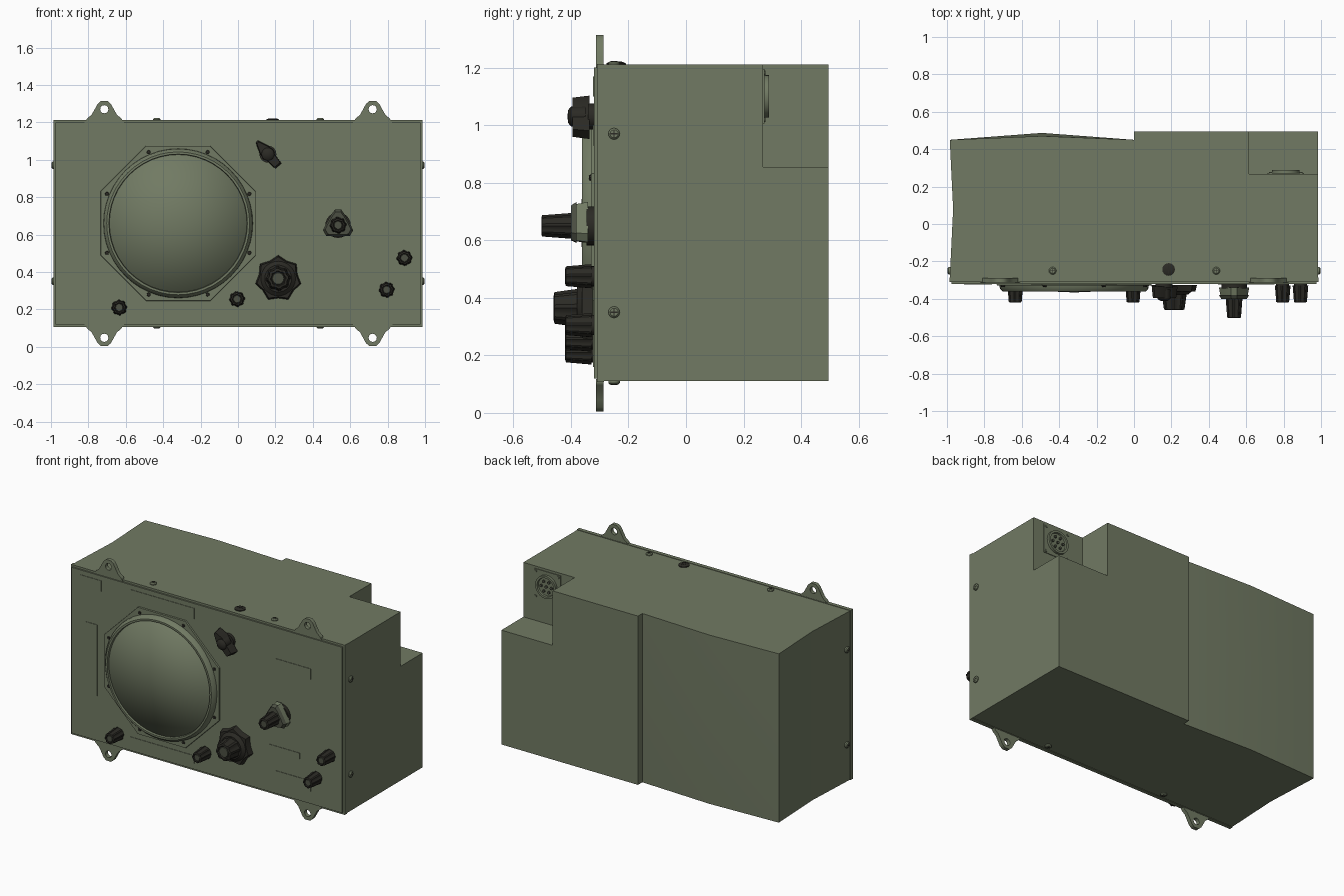
import bpy, bmesh, math
from mathutils import Matrix, Vector

if "Cube" in bpy.data.objects:
    bpy.data.objects.remove(bpy.data.objects["Cube"])

def material(name, rgb):
    m = bpy.data.materials.new(name)
    m.diffuse_color = (*rgb, 1)
    m.use_nodes = True
    m.node_tree.nodes["Principled BSDF"].inputs["Base Color"].default_value = m.diffuse_color
    return m

GREEN = material("olive green paint", (0.165, 0.195, 0.125))
DARK = material("dark brown plastic", (0.024, 0.023, 0.018))
MID = material("worn dark green", (0.07, 0.078, 0.055))

def finish(name, bm, mats, angle=35, matrix=None):
    bmesh.ops.recalc_face_normals(bm, faces=bm.faces)
    me = bpy.data.meshes.new(name)
    bm.to_mesh(me)
    bm.free()
    ob = bpy.data.objects.new(name, me)
    bpy.context.collection.objects.link(ob)
    for m in mats:
        me.materials.append(m)
    if matrix:
        ob.matrix_world = matrix
    bpy.ops.object.select_all(action='DESELECT')
    ob.select_set(True)
    bpy.context.view_layer.objects.active = ob
    bpy.ops.object.shade_smooth_by_angle(angle=math.radians(angle))
    return ob

def extrude(name, pts, y0, y1, mat, scale=1, centre=(0, 0)):
    """Extrude an xz outline from y0 to y1, optionally tapering it."""
    bm = bmesh.new()
    cx, cz = centre
    a = [bm.verts.new((cx + x, y0, cz + z)) for x, z in pts]
    b = [bm.verts.new((cx + x * scale, y1, cz + z * scale)) for x, z in pts]
    bm.faces.new(a)
    bm.faces.new(b)
    n = len(pts)
    for i in range(n):
        bm.faces.new((a[i], a[(i + 1) % n], b[(i + 1) % n], b[i]))
    return finish(name, bm, [mat])

def block(name, x, y, z, mat=GREEN):
    return extrude(name, [(x[0], z[0]), (x[1], z[0]), (x[1], z[1]), (x[0], z[1])], y[0], y[1], mat)

def lathe(name, centre, prof, sides, mat, flute=0, matrix=None, angle=35, phase=0):
    """Turn an (r, y) profile about a y-parallel axis; flute notches every other side."""
    bm = bmesh.new()
    cx, cz = centre
    rings = []
    for r, y in prof:
        if r == 0:
            rings.append([bm.verts.new((cx, y, cz))] * sides)
            continue
        ring = []
        for i in range(sides):
            t = 2 * math.pi * i / sides + phase
            q = r * (1 - flute * (i // 2 % 2))
            ring.append(bm.verts.new((cx + q * math.cos(t), y, cz + q * math.sin(t))))
        rings.append(ring)
    for a, b in zip(rings, rings[1:]):
        for i in range(sides):
            j = (i + 1) % sides
            vs = list(dict.fromkeys((a[i], a[j], b[j], b[i])))
            if len(vs) > 2:
                bm.faces.new(vs)
    return finish(name, bm, [mat], angle, matrix)

def regular(n, r, phase=0):
    return [(r * math.cos(2 * math.pi * i / n + phase), r * math.sin(2 * math.pi * i / n + phase)) for i in range(n)]

# case, right half: plan outline with the connector notch cut out of its upper corner
block("case_right_lower", (0, 0.985), (-0.29, 0.495), (0.11, 0.855))
block("case_right_upper", (0, 0.615), (-0.29, 0.495), (0.855, 1.21))
block("case_notch_wall", (0.615, 0.985), (-0.29, 0.268), (0.855, 1.21))

# case, left half: bulged back and slightly dented side
bm = bmesh.new()
bmesh.ops.create_cube(bm, size=1)
bmesh.ops.subdivide_edges(bm, edges=bm.edges[:], cuts=1, use_grid_fill=True)
for v in bm.verts:
    u = v.co.copy()
    v.co = Vector((-0.4925 + u.x * 0.985, 0.08 + u.y * 0.74, 0.66 + u.z * 1.1))
    if u.y > 0.4 and abs(u.x) < 0.1:
        v.co.y += 0.037 if abs(u.z) < 0.1 else 0.02
    if u.x < -0.4 and abs(u.y) < 0.1:
        v.co.x += 0.018
finish("case_left", bm, [GREEN], 60)

# front panel with a thin face plate
block("front_panel", (-0.987, 0.987), (-0.31, -0.285), (0.107, 1.213))
block("face_plate", (-0.975, 0.975), (-0.32, -0.309), (0.12, 1.2))

# mounting lugs with holes
def lug(name, x, z, up):
    half = [(0.105, -0.01), (0.09, 0.012), (0.068, 0.03), (0.05, 0.062), (0.036, 0.088), (0.018, 0.104)]
    outline = half + [(-a, b) for a, b in reversed(half)]
    cu = bpy.data.curves.new(name, 'CURVE')
    cu.dimensions = '2D'
    cu.fill_mode = 'BOTH'
    cu.extrude = 0.0125
    for pts in (outline, [(a, b + 0.06) for a, b in regular(12, 0.022)]):
        s = cu.splines.new('POLY')
        s.points.add(len(pts) - 1)
        for p, (a, b) in zip(s.points, pts):
            p.co = (a, b * up, 0, 1)
        s.use_cyclic_u = True
    cu.materials.append(GREEN)
    ob = bpy.data.objects.new(name, cu)
    bpy.context.collection.objects.link(ob)
    ob.location = (x, -0.3, z)
    ob.rotation_euler = (math.pi / 2, 0, 0)
    bpy.ops.object.select_all(action='DESELECT')
    ob.select_set(True)
    bpy.context.view_layer.objects.active = ob
    bpy.ops.object.convert(target='MESH')

for side, x in (("left", -0.715), ("right", 0.72)):
    lug("top_lug_" + side, x, 1.21, 1)
    lug("bottom_lug_" + side, x, 0.108, -1)

# round speaker cover: octagonal plate, ring, screws and domed cover
C = (-0.32, 0.66)
e = math.pi / 8
extrude("cover_octagon", regular(8, 0.449, e), -0.318, -0.33, GREEN, 0.995, C)
lathe("cover_ring", C, [(0.4, -0.325), (0.397, -0.345), (0.382, -0.362), (0.37, -0.362), (0.366, -0.33)], 48, GREEN)
lathe("cover_dome", C, [(0.37, -0.33), (0.366, -0.35), (0, -0.366)], 48, GREEN, angle=180)
for i, (a, b) in enumerate(regular(8, 0.412, e)):
    lathe(f"cover_screw_{i}", (C[0] + a, C[1] + b), [(0.011, -0.328), (0.009, -0.336), (0, -0.337)], 8, DARK)

# thin label plates
for i, (x0, x1, z0, z1) in enumerate([(-0.875, -0.79, 0.41, 0.875), (-0.55, -0.09, 1.1, 1.17),
        (-0.55, -0.09, 0.16, 0.21), (0.5, 0.75, 0.93, 1.0), (0.45, 0.67, 0.39, 0.43),
        (0.5, 0.75, 0.2, 0.27), (-0.91, -0.76, 1.1, 1.17)]):
    block(f"label_plate_{i}", (x0, x1), (-0.318, -0.323), (z0, z1))

# fluted knobs
def knob(name, x, z, r, y0, y1):
    lathe(name, (x, z), [(r, y0), (r * 0.82, y1), (r * 0.62, y1 - 0.003), (r * 0.55, y1 + 0.006), (0, y1 + 0.006)], 32, DARK, 0.1)
    lathe(name + "_cap", (x, z), [(r * 0.5, y1 + 0.008), (r * 0.45, y1 + 0.001), (0, y1 + 0.001)], 16, MID)

for i, (x, z) in enumerate([(-0.635, 0.21), (-0.005, 0.255), (0.795, 0.305), (0.89, 0.475)]):
    lathe(f"small_knob_collar_{i}", (x, z), [(0.035, -0.315), (0.035, -0.335), (0, -0.335)], 20, DARK)
    knob(f"small_knob_{i}", x, z, 0.042, -0.328, -0.417)

# large star knob
star = [(r * math.cos(t), r * math.sin(t)) for r, t in
        ((0.125 if i % 2 == 0 else 0.105, math.pi / 2 + i * math.pi / 7) for i in range(14))]
extrude("star_knob_skirt", star, -0.325, -0.362, DARK, 0.93, (0.215, 0.365))
lathe("star_knob_shoulder", (0.215, 0.365), [(0.095, -0.36), (0.072, -0.378), (0, -0.378)], 28, DARK)
knob("star_knob_grip", 0.215, 0.365, 0.067, -0.37, -0.457)

# three-lobed knob
lobes = []
for k in range(3):
    t = math.pi / 2 + k * 2 * math.pi / 3
    lobes += [(r * math.cos(t + d), r * math.sin(t + d)) for r, d in ((0.066, -0.6), (0.085, -0.2), (0.085, 0.2), (0.066, 0.6))]
extrude("lobed_knob_skirt", lobes, -0.34, -0.385, GREEN, 0.9, (0.535, 0.65))
extrude("lobed_knob_face", lobes, -0.38, -0.4, MID, 0.85, (0.535, 0.65))
lathe("lobed_knob_base", (0.535, 0.65), [(0.068, -0.315), (0.068, -0.345), (0, -0.345)], 24, DARK)
knob("lobed_knob_grip", 0.535, 0.65, 0.045, -0.395, -0.5)

# pointer knob
P = (0.16, 1.03)
d = Vector((-0.66, 0.75))
n = Vector((d.y, -d.x))
bar = [d * a + n * b for a, b in ((0.09, 0.008), (0.03, 0.032), (-0.085, 0.022), (-0.085, -0.022), (0.03, -0.032), (0.09, -0.008))]
extrude("pointer_knob_bar", bar, -0.335, -0.395, DARK, 0.9, P)
lathe("pointer_knob_base", P, [(0.045, -0.315), (0.045, -0.34), (0, -0.34)], 24, DARK)
lathe("pointer_knob_hub", P, [(0.036, -0.35), (0.034, -0.4), (0.022, -0.41), (0, -0.412)], 20, DARK)

# case screws on the top, bottom and both sides
def screw(name, loc, rot, r=0.02, h=0.012, mat=GREEN):
    m = Matrix.Translation(loc) @ rot
    lathe(name, (0, 0), [(r, 0.003), (r, -h * 0.5), (r * 0.7, -h), (0, -h)], 16, mat, matrix=m)
    for k in range(2):
        bar = block(name + f"_slot_{k}", (-r * 0.6, r * 0.6), (-h, -h - 0.001), (-0.002, 0.002), DARK)
        bar.matrix_world = m @ Matrix.Rotation(k * math.pi / 2, 4, 'Y')

UP, DOWN = Matrix.Rotation(-math.pi / 2, 4, 'X'), Matrix.Rotation(math.pi / 2, 4, 'X')
RIGHT, LEFT = Matrix.Rotation(math.pi / 2, 4, 'Z'), Matrix.Rotation(-math.pi / 2, 4, 'Z')
for x in (-0.435, 0.44):
    screw("top_screw", (x, -0.25, 1.21), UP)
    screw("bottom_screw", (x, -0.25, 0.11), DOWN)
for z in (0.97, 0.35):
    screw("right_screw", (0.985, -0.25, z), RIGHT)
    screw("left_screw", (-0.985, -0.25, z), LEFT)
screw("top_plug", (0.185, -0.243, 1.21), UP, 0.034, 0.01, DARK)

# rear connector in the notch
K = (0.812, 1.1)
block("connector_plate", (0.715, 0.91), (0.262, 0.272), (1.005, 1.195))
lathe("connector_ring", K, [(0.074, 0.265), (0.074, 0.288), (0.06, 0.288), (0.058, 0.276), (0, 0.276)], 32, GREEN)
for i, (a, b) in enumerate(regular(6, 0.037) + [(0, 0)]):
    lathe(f"connector_pin_{i}", (K[0] + a, K[1] + b), [(0.009, 0.274), (0.009, 0.285), (0, 0.286)], 10, MID)
for i, (a, b) in enumerate(regular(4, 0.115, math.pi / 4)):
    lathe(f"connector_screw_{i}", (K[0] + a, K[1] + b), [(0.009, 0.27), (0.008, 0.277), (0, 0.277)], 8, GREEN)
